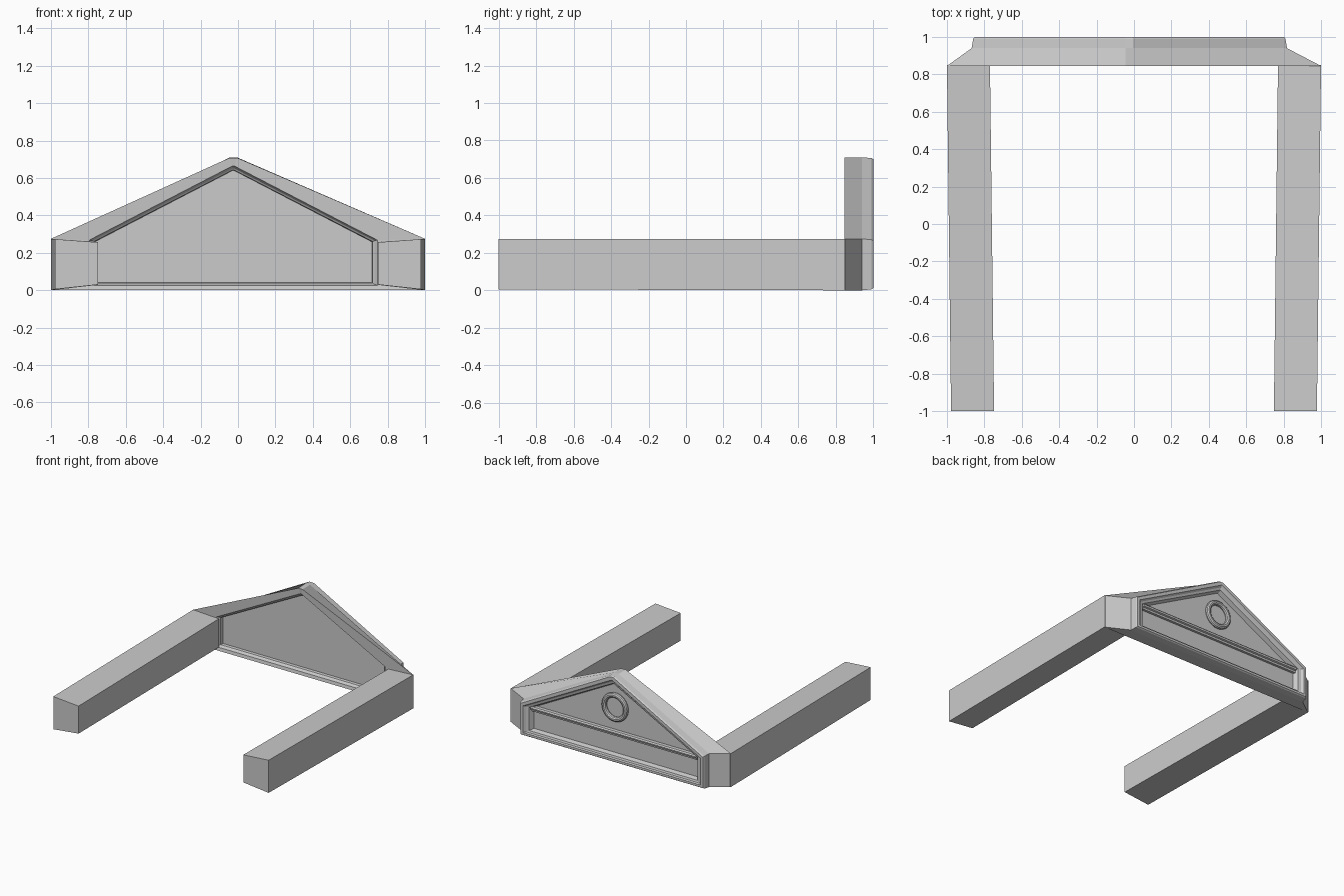
import bpy, bmesh, math

if "Cube" in bpy.data.objects:
    bpy.data.objects.remove(bpy.data.objects["Cube"])

CX = -0.025  # centre line of the gable


def loft(name, rings):
    """Skin a list of equal-length point rings and cap both ends."""
    bm = bmesh.new()
    loops = [[bm.verts.new(p) for p in r] for r in rings]
    n = len(loops[0])
    for a, b in zip(loops, loops[1:]):
        for i in range(n):
            j = (i + 1) % n
            bm.faces.new((a[i], a[j], b[j], b[i]))
    bm.faces.new(loops[0][::-1])
    bm.faces.new(loops[-1])
    bmesh.ops.recalc_face_normals(bm, faces=bm.faces)
    me = bpy.data.meshes.new(name)
    bm.to_mesh(me)
    bm.free()
    ob = bpy.data.objects.new(name, me)
    bpy.context.collection.objects.link(ob)
    return ob


def house(y, x0, x1, eave, apex, bottom, flat=0.004):
    """House-shaped outline in the plane y."""
    return [(x0, y, bottom), (x1, y, bottom), (x1, y, eave),
            (CX + flat, y, apex), (CX - flat, y, apex), (x0, y, eave)]


def centred(y, hw, *rest, **kw):
    return house(y, CX - hw, CX + hw, *rest, **kw)


# Gable: front panel, front moulding, outer shell, back moulding, back panel
loft("gable", [
    centred(0.90, 0.742, 0.258, 0.64, 0.04),
    centred(0.875, 0.745, 0.26, 0.642, 0.038),
    centred(0.868, 0.755, 0.265, 0.652, 0.032),
    centred(0.85, 0.77, 0.268, 0.665, 0.026),
    house(0.845, -1, 1, 0.275, 0.708, 0.0, flat=0.02),
    centred(0.94, 0.843, 0.275, 0.71, 0.0, flat=0.02),
    centred(0.99, 0.835, 0.27, 0.706, 0.005, flat=0.02),
    centred(1.0, 0.828, 0.264, 0.70, 0.012, flat=0.015),
    centred(1.0, 0.805, 0.25, 0.675, 0.03),
    centred(0.985, 0.79, 0.245, 0.66, 0.035),
    centred(0.98, 0.765, 0.24, 0.64, 0.05),
    centred(0.945, 0.745, 0.235, 0.628, 0.06),
])

# Horizontal rail across the back panel
w = 0.75
prof = [(0.94, 0.208), (0.965, 0.208), (0.968, 0.222), (0.98, 0.227),
        (0.983, 0.24), (0.975, 0.25), (0.94, 0.25)]
loft("back_rail", [[(CX + s * w, y, z) for y, z in prof] for s in (-1, 1)])

# Round window ring on the back panel
bpy.ops.mesh.primitive_torus_add(
    major_radius=0.098, minor_radius=0.02, major_segments=32, minor_segments=10,
    location=(CX, 0.955, 0.437), rotation=(math.pi / 2, 0, 0))
ring = bpy.context.object
ring.name = "round_window"
bpy.ops.object.shade_smooth_by_angle()

# Side arms, slightly splayed towards the gable
for side, s in (("left", -1), ("right", 1)):
    end = [(s * 0.978, -1, 0.005), (s * 0.748, -1, 0.03),
           (s * 0.748, -1, 0.256), (s * 0.978, -1, 0.273)]
    root = [(s * 1.0, 0.85, 0.0), (s * 0.77, 0.85, 0.026),
            (s * 0.77, 0.85, 0.26), (s * 1.0, 0.85, 0.275)]
    loft(side + "_arm", [end, root])
